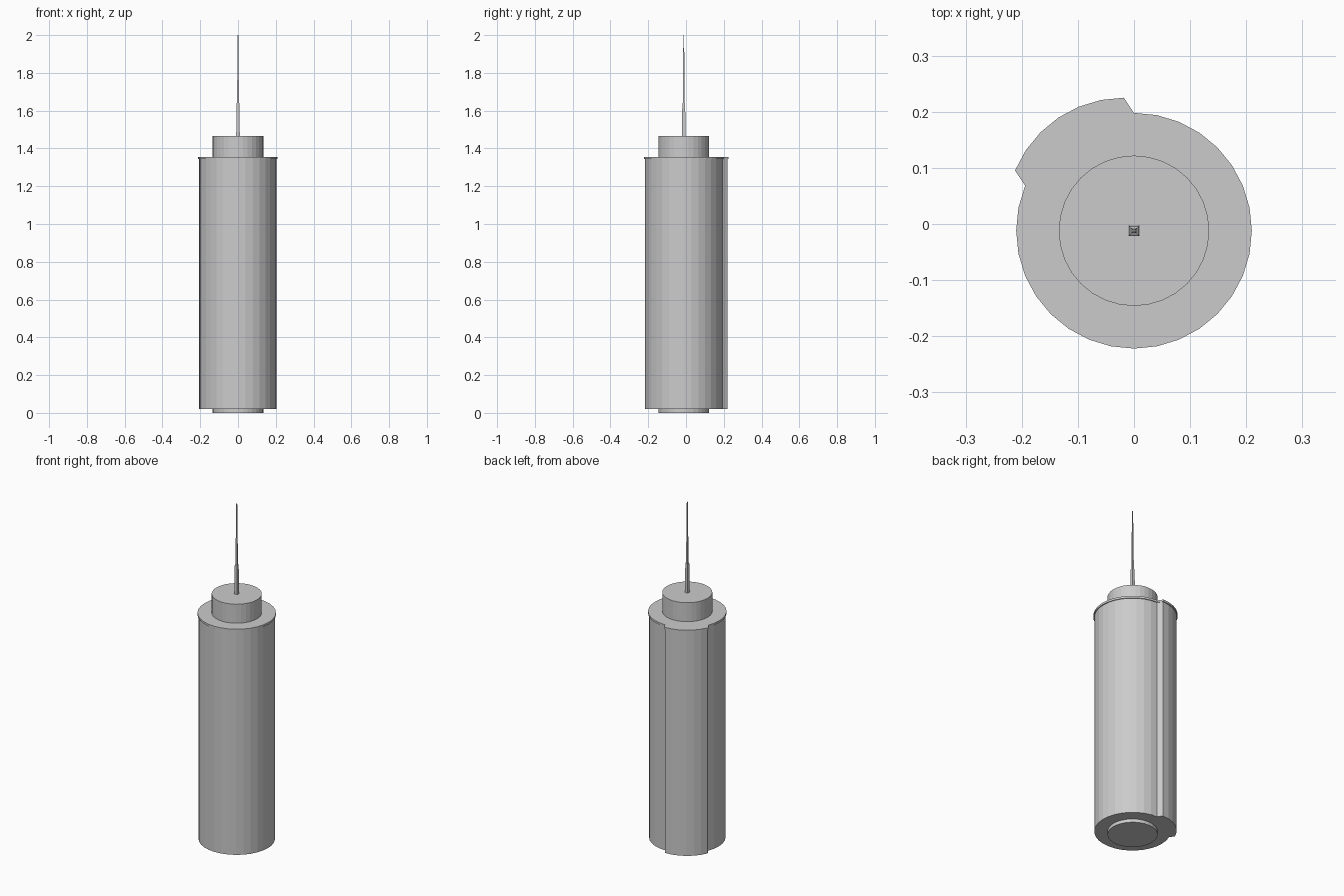
import bpy, bmesh
from math import sin, cos, radians
from mathutils import Vector

cube = bpy.data.objects.get("Cube")
if cube:
    bpy.data.objects.remove(cube, do_unlink=True)

AXIS_Y = -0.012
SIDES = 32

grey = bpy.data.materials.new("light grey")
grey.use_nodes = True
colour = (0.6, 0.6, 0.6, 1)
grey.diffuse_color = colour
grey.node_tree.nodes["Principled BSDF"].inputs["Base Color"].default_value = colour


def loft(name, bottom, top, z0, z1):
    """Solid between two matching outlines."""
    bm = bmesh.new()
    low = [bm.verts.new((x, y + AXIS_Y, z0)) for x, y in bottom]
    high = [bm.verts.new((x, y + AXIS_Y, z1)) for x, y in top]
    count = len(low)
    bm.faces.new(low[::-1])
    bm.faces.new(high)
    for i in range(count):
        j = (i + 1) % count
        bm.faces.new((low[i], low[j], high[j], high[i]))
    mesh = bpy.data.meshes.new(name)
    bm.to_mesh(mesh)
    bm.free()
    mesh.materials.append(grey)
    obj = bpy.data.objects.new(name, mesh)
    bpy.context.collection.objects.link(obj)
    return obj


def ring(radius, sides=SIDES, start=0.0):
    step = 360 / sides
    return [(radius * cos(radians(start + i * step)),
             radius * sin(radians(start + i * step))) for i in range(sides)]


def square(half):
    return ring(half * 2 ** 0.5, 4, 45)


def bulged_ring(radius):
    """Round outline with one back segment pushed outward."""
    first, last = SIDES // 4, SIDES // 4 + 6
    middle = radians((first + last) / 2 * 360 / SIDES)
    push = Vector((cos(middle), sin(middle))) * 0.0325
    outline = []
    for i, point in enumerate(ring(radius)):
        p = Vector(point)
        moved = p + push
        if i == first:
            outline += [p, moved]
        elif i == last:
            outline += [moved, p]
        else:
            outline.append(moved if first < i < last else p)
    return [tuple(p) for p in outline]


# Round foot and crown drum
drum = ring(0.134)
loft("base_disc", drum, drum, 0, 0.02)
loft("crown_drum", drum, drum, 1.355, 1.467)

# Main tower and its thin roof rim
shaft = bulged_ring(0.205)
rim = bulged_ring(0.21)
loft("tower_body", shaft, shaft, 0.02, 1.343)
loft("roof_rim", rim, rim, 1.343, 1.355)

# Square mast with a slim tapering tip
loft("mast_base", square(0.0095), square(0.0075), 1.467, 1.64)
loft("mast_tip", square(0.005), square(0.002), 1.64, 2.0)
